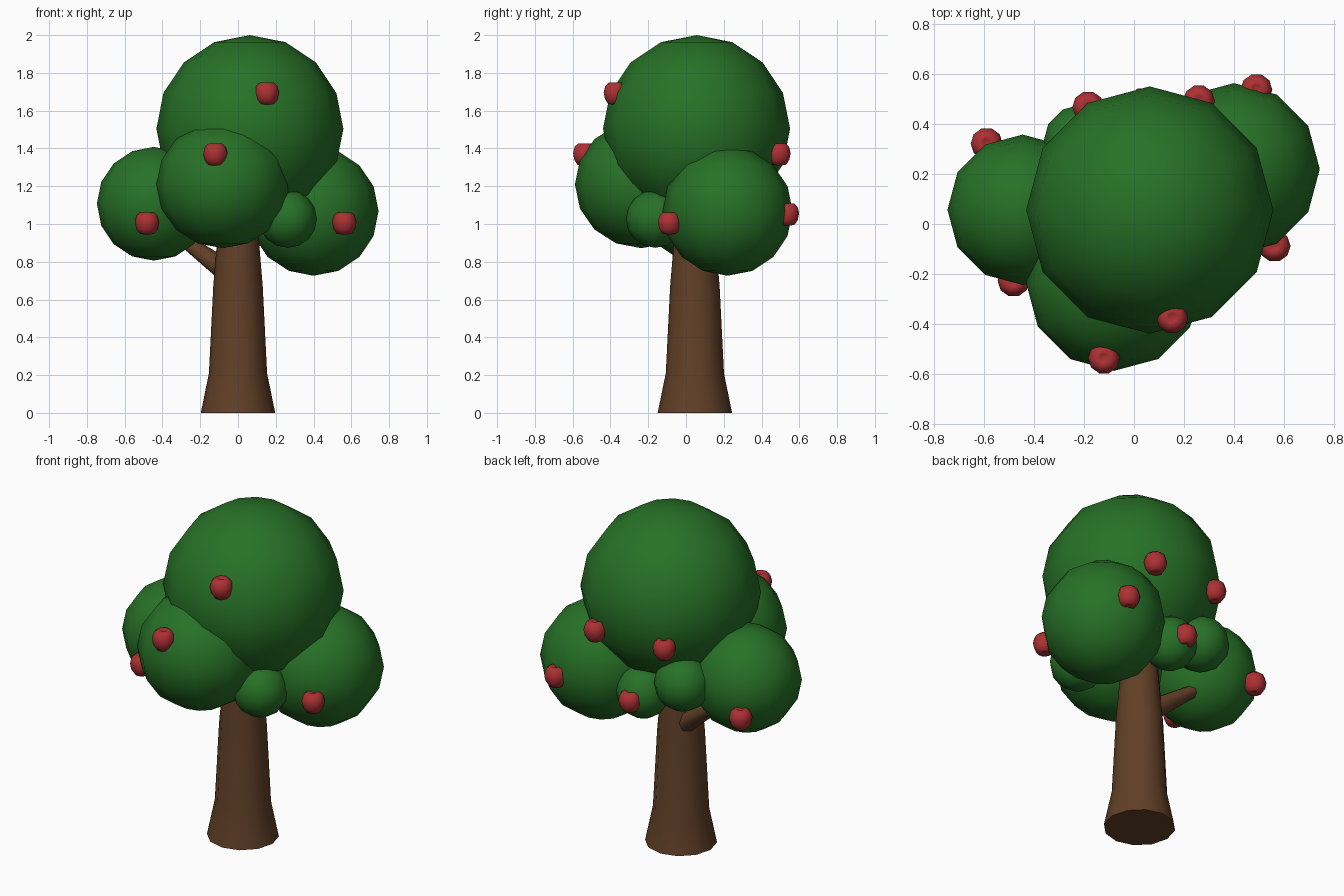
import bpy, bmesh, math
from mathutils import Vector

if "Cube" in bpy.data.objects:
    bpy.data.objects.remove(bpy.data.objects["Cube"])


def material(name, rgb):
    m = bpy.data.materials.new(name)
    m.diffuse_color = (*rgb, 1)
    m.use_nodes = True
    m.node_tree.nodes["Principled BSDF"].inputs["Base Color"].default_value = m.diffuse_color
    return m


LEAF = material("leaf_green", (0.02, 0.165, 0.02))
BARK = material("bark_brown", (0.12, 0.05, 0.02))
FRUIT = material("apple_red", (0.42, 0.03, 0.033))


def finish(name, bm, mat, angle=60):
    bmesh.ops.recalc_face_normals(bm, faces=bm.faces)
    me = bpy.data.meshes.new(name)
    bm.to_mesh(me)
    bm.free()
    me.materials.append(mat)
    ob = bpy.data.objects.new(name, me)
    bpy.context.collection.objects.link(ob)
    bpy.ops.object.select_all(action='DESELECT')
    ob.select_set(True)
    bpy.context.view_layer.objects.active = ob
    bpy.ops.object.shade_smooth_by_angle(angle=math.radians(angle))
    return ob


def lathe(name, profile, sides, mat, angle=60):
    """Closed solid of revolution from (radius, z) points, bottom to top."""
    bm = bmesh.new()
    rings = []
    for r, z in profile:
        if r == 0:
            rings.append([bm.verts.new((0, 0, z))] * sides)
        else:
            rings.append([bm.verts.new((r * math.cos(math.tau * i / sides),
                                        r * math.sin(math.tau * i / sides), z))
                          for i in range(sides)])
    for a, b in zip(rings, rings[1:]):
        for i in range(sides):
            j = (i + 1) % sides
            bm.faces.new(list(dict.fromkeys((a[i], a[j], b[j], b[i]))))
    for ring in (rings[0], rings[-1]):
        if ring[0] is not ring[1]:
            bm.faces.new(ring)
    return finish(name, bm, mat, angle)


# Trunk with flared foot
trunk = lathe("trunk", [(0.197, 0), (0.154, 0.21), (0.131, 0.67), (0.11, 0.92), (0.09, 1.25)], 12, BARK)
trunk.location = (0, 0.047, 0)

# Side branch tapering into the left foliage
start, end = Vector((-0.02, 0.08, 0.72)), Vector((-0.32, 0.17, 0.94))
axis = end - start
branch = lathe("branch", [(0.065, 0), (0.032, axis.length)], 8, BARK)
branch.location = start
branch.rotation_euler = axis.to_track_quat('Z', 'Y').to_euler()

# Foliage balls: centre, horizontal radius, vertical radius
foliage = {
    "foliage_top": ((0.063, 0.056, 1.505), 0.495, 0.495),
    "foliage_front": ((-0.08, -0.236, 1.21), 0.352, 0.338),
    "foliage_right": ((0.40, 0.22, 1.068), 0.344, 0.342),
    "foliage_left": ((-0.446, 0.057, 1.107), 0.301, 0.301),
    "foliage_small_front": ((0.263, -0.163, 1.027), 0.155, 0.153),
    "foliage_small_back": ((0.038, 0.35, 1.01), 0.152, 0.152),
    "foliage_small_back_left": ((-0.205, 0.32, 1.11), 0.16, 0.155),
}
for name, (c, r, rz) in foliage.items():
    bm = bmesh.new()
    bmesh.ops.create_uvsphere(bm, u_segments=12, v_segments=8, radius=1)
    bmesh.ops.scale(bm, vec=(r, r, rz), verts=bm.verts)
    finish(name, bm, LEAF).location = c

# Apples with dimpled top and bottom
apple_profile = [(0, -0.048), (0.018, -0.058), (0.04, -0.053), (0.057, -0.028), (0.064, 0.008),
                 (0.055, 0.042), (0.036, 0.059), (0.016, 0.058), (0, 0.042)]
apples = [(0.153, -0.375, 1.69), (-0.12, -0.537, 1.367), (-0.482, -0.228, 1.003),
          (0.563, -0.088, 1.003), (-0.59, 0.322, 1.0), (-0.183, 0.468, 1.365),
          (0.26, 0.493, 1.368), (0.49, 0.538, 1.05), (0.035, 0.482, 1.0)]
for i, c in enumerate(apples):
    lathe(f"apple_{i + 1}", apple_profile, 10, FRUIT, 80).location = c
